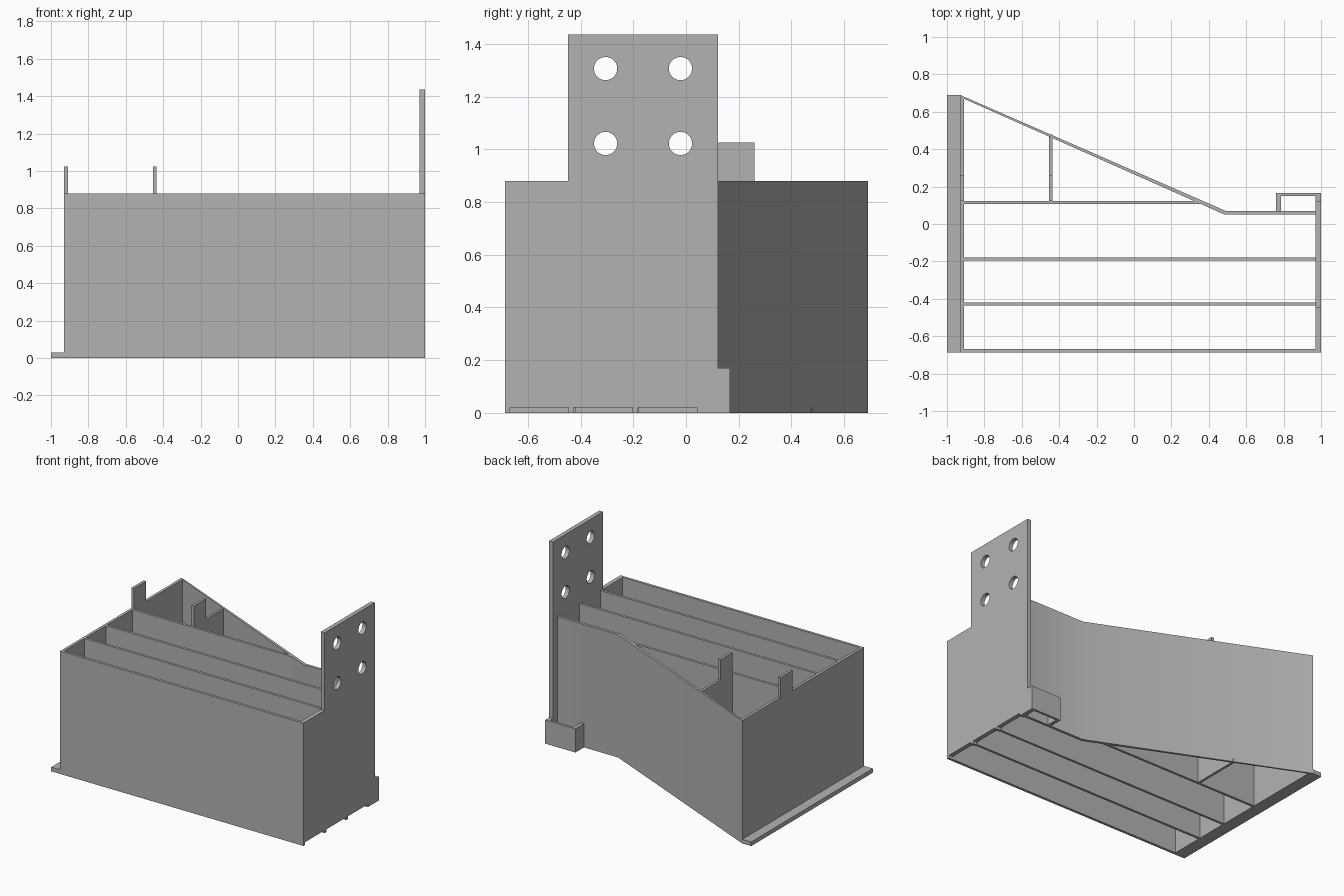
import bpy, bmesh, math
from mathutils import Vector, Matrix

cube = bpy.data.objects.get("Cube")
if cube:
    bpy.data.objects.remove(cube, do_unlink=True)

grey = bpy.data.materials.new("plain grey")
grey.use_nodes = True
colour = (0.45, 0.45, 0.45, 1)
grey.diffuse_color = colour
grey.node_tree.nodes["Principled BSDF"].inputs["Base Color"].default_value = colour

H = 0.88         # height of the walls
POST = 1.025     # height of the two posts
HOLDER = 0.17    # height of the small holder
SLOT = 0.02      # height of the slots under the right wall


def add_object(name, bm):
    bmesh.ops.recalc_face_normals(bm, faces=bm.faces)
    mesh = bpy.data.meshes.new(name)
    bm.to_mesh(mesh)
    bm.free()
    mesh.materials.append(grey)
    obj = bpy.data.objects.new(name, mesh)
    bpy.context.collection.objects.link(obj)
    return obj


def prism(name, outline, lo, hi, axis="z"):
    """Extrude an (x, y) outline along z, or a (y, z) outline along x."""
    bm = bmesh.new()
    place = (lambda a, b: (a, b, lo)) if axis == "z" else (lambda a, b: (lo, a, b))
    face = bm.faces.new([bm.verts.new(place(a, b)) for a, b in outline])
    new = bmesh.ops.extrude_face_region(bm, geom=[face])["geom"]
    move = Vector((0, 0, hi - lo)) if axis == "z" else Vector((hi - lo, 0, 0))
    bmesh.ops.translate(bm, vec=move, verts=[v for v in new if isinstance(v, bmesh.types.BMVert)])
    return add_object(name, bm)


def box(name, x0, x1, y0, y1, z0, z1):
    return prism(name, [(x0, y0), (x1, y0), (x1, y1), (x0, y1)], z0, z1)


# Front wall and the foot strip along the left-hand end
box("front_wall", -0.93, 0.97, -0.687, -0.668, 0, H)
box("foot_strip", -1, -0.93, -0.687, 0.69, 0, 0.03)

# Long dividers
for i, (y, end) in enumerate([(-0.428, 0.97), (-0.187, 0.97), (0.115, 0.36)]):
    box(f"divider_{i + 1}", -0.91, end, y - 0.009, y + 0.009, 0, H)

# Back wall: slanted, then straight
back = prism("back_wall", [(-0.93, 0.67), (-0.93, 0.69), (0.49, 0.07), (0.97, 0.07),
                           (0.97, 0.05), (0.485, 0.05), (-0.91, 0.67)], 0, H)

# End wall and cross partition, each with a raised post
prism("end_wall", [(-0.668, 0), (0.67, 0), (0.67, H), (0.26, H), (0.26, POST),
                   (0.124, POST), (0.124, H), (-0.668, H)], -0.93, -0.91, "x")
prism("cross_partition", [(0.124, 0), (0.478, 0), (0.478, SLOT), (0.463, SLOT), (0.463, H),
                          (0.26, H), (0.26, POST), (0.124, POST)], -0.455, -0.437, "x")

# Mounting wall: tall plate, slotted along the bottom
outline = [(-0.687, 0)]
for y0, y1 in [(-0.668, -0.446), (-0.426, -0.202), (-0.182, 0.042)]:
    outline += [(y0, 0), (y0, SLOT), (y1, SLOT), (y1, 0)]
outline += [(0.167, 0), (0.167, HOLDER), (0.122, HOLDER), (0.122, 1.435),
            (-0.447, 1.435), (-0.447, H), (-0.687, H)]
plate = prism("mounting_wall", outline, 0.97, 1, "x")

# Four bolt holes through the plate
bm = bmesh.new()
for y in (-0.305, -0.021):
    for z in (1.022, 1.306):
        bmesh.ops.create_cone(bm, cap_ends=True, segments=48, radius1=0.044, radius2=0.044, depth=0.2,
                              matrix=Matrix.Translation((0.985, y, z)) @ Matrix.Rotation(math.pi / 2, 4, "Y"))
cutter = add_object("hole_cutter", bm)
cutter.hide_render = True
cut = plate.modifiers.new("holes", "BOOLEAN")
cut.operation = "DIFFERENCE"
cut.solver = "EXACT"
cut.object = cutter
bpy.context.view_layer.objects.active = plate
bpy.ops.object.modifier_apply(modifier=cut.name)
bpy.data.objects.remove(cutter, do_unlink=True)

# Small open holder behind the straight part of the back wall
prism("small_holder", [(0.76, 0.07), (0.76, 0.167), (0.97, 0.167), (0.97, 0.15),
                       (0.785, 0.15), (0.785, 0.07)], 0, HOLDER)

# Smooth the shallow bend and the hole walls
bpy.ops.object.select_all(action="DESELECT")
for obj in (back, plate):
    obj.select_set(True)
bpy.ops.object.shade_smooth_by_angle(angle=math.radians(30))
